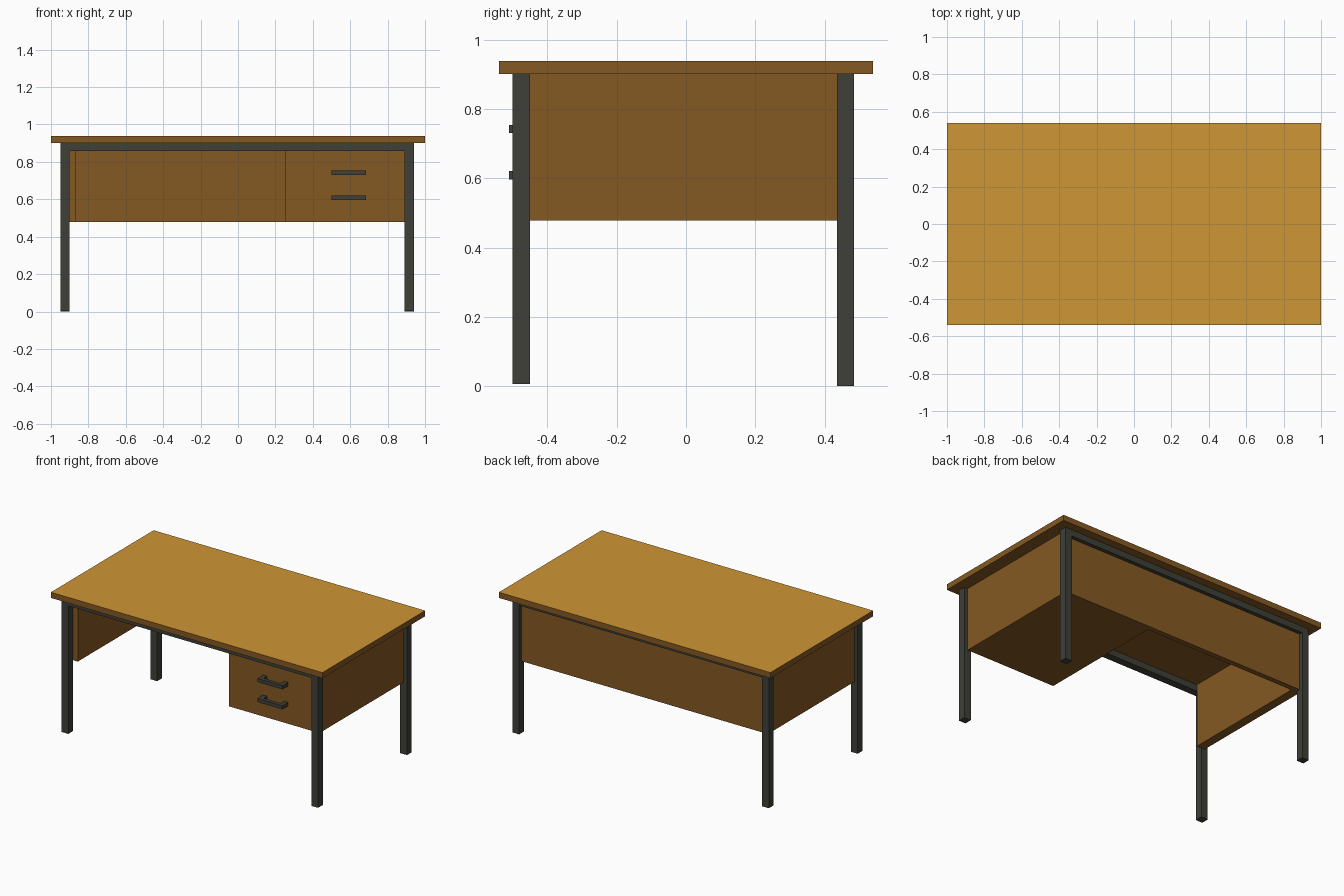
import bpy

if "Cube" in bpy.data.objects:
    bpy.data.objects.remove(bpy.data.objects["Cube"])


def material(name, rgb):
    m = bpy.data.materials.new(name)
    m.diffuse_color = (*rgb, 1.0)
    m.use_nodes = True
    m.node_tree.nodes["Principled BSDF"].inputs["Base Color"].default_value = m.diffuse_color
    return m


light_wood = material("light_wood", (0.62, 0.31, 0.037))
brown_wood = material("brown_wood", (0.235, 0.10, 0.017))
dark_metal = material("dark_metal", (0.05, 0.05, 0.04))


def box(name, x, y, z, mat):
    """Axis-aligned box from (min, max) ranges."""
    bpy.ops.mesh.primitive_cube_add(size=1)
    ob = bpy.context.object
    ob.name = name
    for v in ob.data.vertices:
        v.co = [r[0] if c < 0 else r[1] for c, r in zip(v.co, (x, y, z))]
    ob.data.materials.append(mat)
    return ob


# Table top: brown slab with a lighter upper face
top = box("table_top", (-1, 1), (-0.54, 0.54), (0.90, 0.938), brown_wood)
top.data.materials.append(light_wood)
top.data.update()
for f in top.data.polygons:
    if f.normal.z > 0.5:
        f.material_index = 1

# Metal frames, front and back: two legs joined by a rail
for side, y, foot in (("front", (-0.50, -0.45), 0.006), ("back", (0.435, 0.485), 0.0)):
    box(side + "_left_leg", (-0.95, -0.90), y, (foot, 0.90), dark_metal)
    box(side + "_right_leg", (0.89, 0.94), y, (foot, 0.90), dark_metal)
    box(side + "_rail", (-0.90, 0.89), y, (0.858, 0.90), dark_metal)

# Wooden body: back panel, left panel, drawer cabinet
box("back_panel", (-0.925, 0.915), (0.425, 0.46), (0.478, 0.90), brown_wood)
box("left_panel", (-0.925, -0.865), (-0.45, 0.425), (0.478, 0.90), brown_wood)
box("drawer_cabinet", (0.25, 0.915), (-0.45, 0.425), (0.478, 0.90), brown_wood)

# Drawer handles: a bar on two posts
for label, z0 in (("upper", 0.73), ("lower", 0.597)):
    z = (z0, z0 + 0.024)
    box(label + "_handle_bar", (0.50, 0.685), (-0.51, -0.485), z, dark_metal)
    for end, x in (("left", (0.50, 0.53)), ("right", (0.655, 0.685))):
        box(f"{label}_handle_{end}_post", x, (-0.485, -0.45), z, dark_metal)
